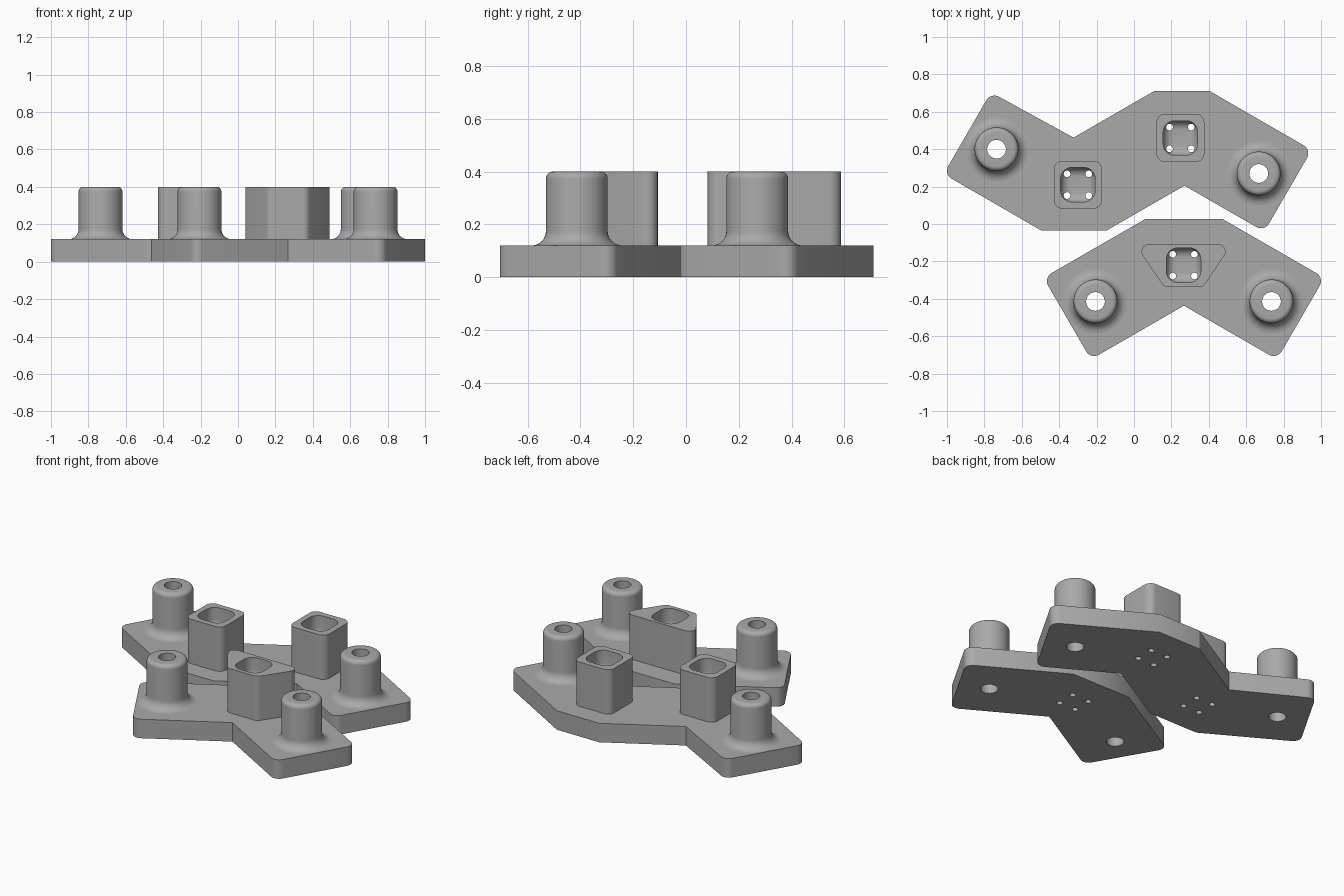
import bpy
import bmesh
from math import sin, cos, pi
from mathutils import Vector

if "Cube" in bpy.data.objects:
    bpy.data.objects.remove(bpy.data.objects["Cube"])

PLATE_TOP, TOP = 0.12, 0.40
grey = bpy.data.materials.new("plain grey")
grey.use_nodes = True
grey.diffuse_color = (0.4, 0.4, 0.4, 1)
grey.node_tree.nodes["Principled BSDF"].inputs["Base Color"].default_value = (0.4, 0.4, 0.4, 1)


def circle(x, y, r, n=48):
    return [(x + r * cos(2 * pi * i / n), y + r * sin(2 * pi * i / n)) for i in range(n)]


def rounded(corners, steps=8):
    """Outline from (x, y, radius) corners, with true arcs at the corners."""
    out = []
    for i, (x, y, r) in enumerate(corners):
        p = Vector((x, y))
        if r == 0:
            out.append((x, y))
            continue
        a = (Vector(corners[i - 1][:2]) - p).normalized()
        b = (Vector(corners[(i + 1) % len(corners)][:2]) - p).normalized()
        half = a.angle(b) / 2
        mid = p + (a + b).normalized() * r / sin(half)
        start = p + a * r * cos(half) / sin(half) - mid
        end = p + b * r * cos(half) / sin(half) - mid
        sweep = pi - 2 * half
        for k in range(steps + 1):
            t = sweep * k / steps
            out.append(tuple(mid + (start * sin(sweep - t) + end * sin(t)) / sin(sweep)))
    return out


def square(x, y, h, r):
    return rounded([(x - h, y - h, r), (x + h, y - h, r), (x + h, y + h, r), (x - h, y + h, r)])


def loft(bm, rings, closed=False):
    """Skin (outline, z) rings; cap the ends unless the skin closes on itself."""
    loops = [[bm.verts.new((x, y, z)) for x, y in pts] for pts, z in rings]
    pairs = list(zip(loops, loops[1:]))
    if closed:
        pairs.append((loops[-1], loops[0]))
    else:
        bm.faces.new(loops[0])
        bm.faces.new(loops[-1])
    for low, high in pairs:
        for i in range(len(low)):
            bm.faces.new((low[i - 1], low[i], high[i], high[i - 1]))


def make(name, solids, closed=False):
    bm = bmesh.new()
    for rings in solids:
        loft(bm, rings, closed)
    bmesh.ops.recalc_face_normals(bm, faces=bm.faces)
    mesh = bpy.data.meshes.new(name)
    bm.to_mesh(mesh)
    bm.free()
    mesh.materials.append(grey)
    ob = bpy.data.objects.new(name, mesh)
    bpy.context.collection.objects.link(ob)
    return ob


def finish(ob, cutters=()):
    for cutter in cutters:
        mod = ob.modifiers.new(cutter.name, 'BOOLEAN')
        mod.operation, mod.solver, mod.object = 'DIFFERENCE', 'EXACT', cutter
    bpy.ops.object.select_all(action='DESELECT')
    ob.select_set(True)
    bpy.context.view_layer.objects.active = ob
    bpy.ops.object.convert(target='MESH')
    bpy.ops.object.shade_smooth_by_angle(angle=pi / 6)


posts = {"rear_right_post": (-0.735, 0.40), "rear_left_post": (0.667, 0.27),
         "front_right_post": (-0.206, -0.414), "front_left_post": (0.735, -0.414)}
sockets = {"rear_right_socket": (-0.30, 0.21), "rear_left_socket": (0.248, 0.46),
           "front_socket": (0.265, -0.22)}

# Cutters: post bores, pin holes and round-bottomed pockets
drills = [[(circle(x, y, 0.05), -0.1), (circle(x, y, 0.05), 0.3)] for x, y in posts.values()]
pockets = []
for x, y in sockets.values():
    for sx in (-1, 1):
        for sy in (-1, 1):
            pin = circle(x + sx * 0.058, y + sy * 0.058, 0.018, 20)
            drills.append([(pin, -0.1), (pin, 0.37)])
    f = 0.05
    rings = [(square(x, y, 0.092 - f * (1 - sin(a)), 0.06 - f * (1 - sin(a))),
              0.27 + f * (1 - cos(a))) for a in (pi / 16 * k for k in range(9))]
    pockets.append(rings + [(square(x, y, 0.092, 0.06), 0.5)])
drill_cutter = make("drill_cutter", drills)
pocket_cutter = make("pocket_cutter", pockets)
for cutter in (drill_cutter, pocket_cutter):
    cutter.hide_render = True

# Angled base plates
R = 0.05
plates = {
    "rear_plate": [(-0.323, 0.462, 0), (-0.765, 0.704, R), (-1.018, 0.267, R), (-0.495, -0.035, 0),
                   (-0.147, -0.035, 0), (0.27, 0.205, 0), (0.697, -0.041, R), (0.95, 0.396, R),
                   (0.404, 0.711, 0), (0.108, 0.711, 0)],
    "front_plate": [(0.267, -0.437, 0), (0.765, -0.724, R), (1.018, -0.287, R), (0.473, 0.027, 0),
                    (0.061, 0.027, 0), (-0.484, -0.287, R), (-0.231, -0.724, R)]}
for name, corners in plates.items():
    outline = rounded(corners)
    finish(make(name, [[(outline, 0), (outline, PLATE_TOP)]]), [drill_cutter])

# Hollow round posts with flared feet and rounded rims
quarter = [pi / 16 * k for k in range(9)]
radius, flare, rim = 0.117, 0.055, 0.026
for name, (x, y) in posts.items():
    profile = [(radius + flare * (1 - sin(a)), PLATE_TOP + flare * (1 - cos(a))) for a in quarter]
    profile += [(radius - rim * (1 - cos(a)), TOP - rim * (1 - sin(a))) for a in quarter]
    profile += [(0.05, TOP), (0.05, PLATE_TOP)]
    finish(make(name, [[(circle(x, y, r), z) for r, z in profile]], closed=True))

# Square and wedge-shaped sockets
for name, (x, y) in sockets.items():
    outline = square(x, y, 0.128, 0.045)
    if name == "front_socket":
        outline = rounded([(0.161, -0.337, 0.04), (0.369, -0.337, 0.04),
                           (0.525, -0.107, 0.04), (0.005, -0.107, 0.04)])
    finish(make(name, [[(outline, PLATE_TOP - 0.01), (outline, TOP)]]), [pocket_cutter, drill_cutter])

for cutter in (drill_cutter, pocket_cutter):
    bpy.data.objects.remove(cutter)
